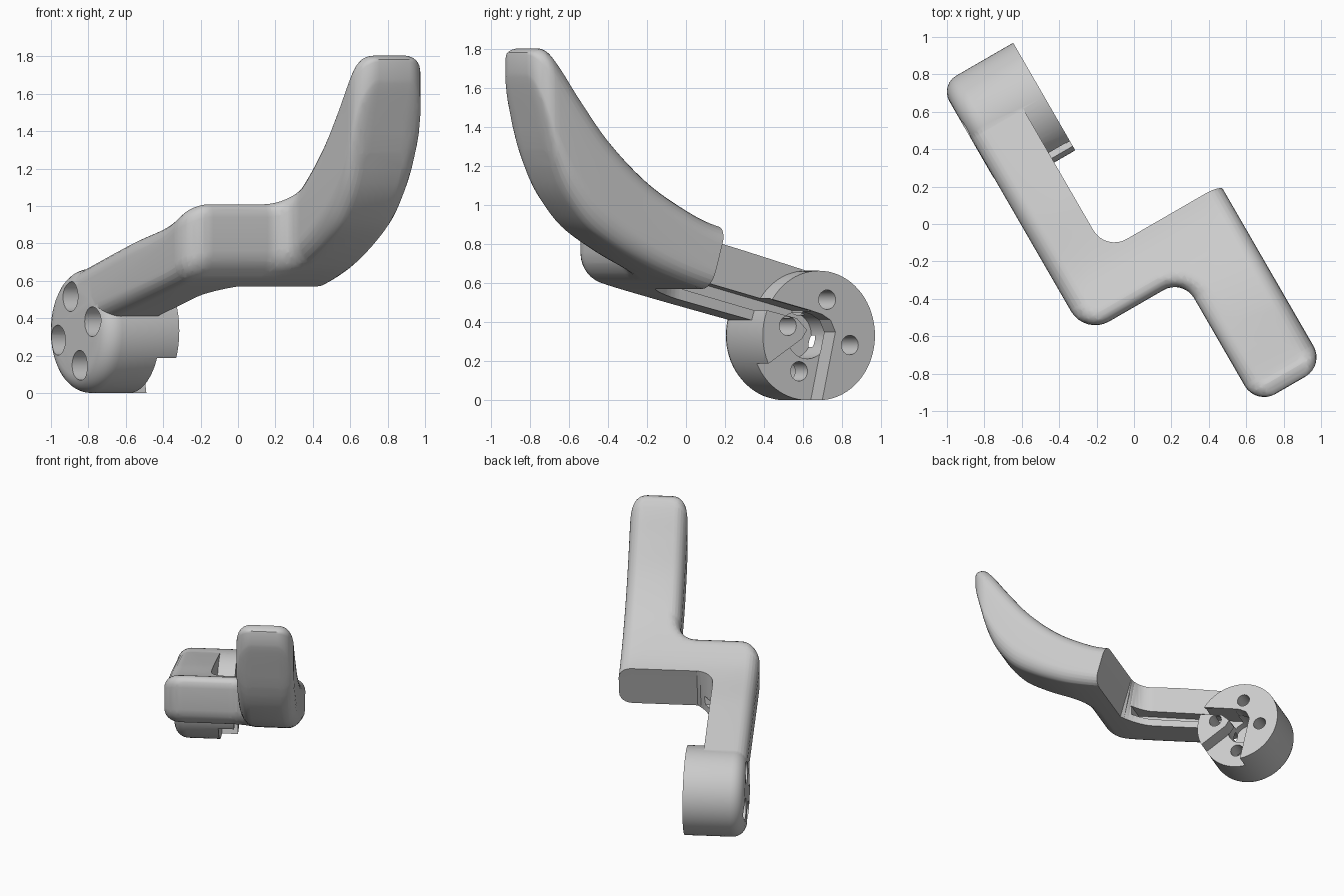
import bpy, bmesh, math
from mathutils import Vector, Matrix

cube = bpy.data.objects.get("Cube")
if cube:
    bpy.data.objects.remove(cube, do_unlink=True)

grey = bpy.data.materials.new("light grey plastic")
grey.use_nodes = True
grey.diffuse_color = (0.6, 0.6, 0.6, 1)
grey.node_tree.nodes["Principled BSDF"].inputs["Base Color"].default_value = (0.6, 0.6, 0.6, 1)

# Lever frame: u along the arm, v across it, z up; turned into place at the end
HUB_U, HUB_Z, HUB_R = -0.83, 0.332, 0.332
OUTER, INNER, HUB_FACE = -0.525, -0.205, -0.075
BACK, SLAB = 0.05, 0.34


def make_object(name, bm):
    bmesh.ops.recalc_face_normals(bm, faces=bm.faces)
    mesh = bpy.data.meshes.new(name)
    bm.to_mesh(mesh)
    bm.free()
    mesh.materials.append(grey)
    obj = bpy.data.objects.new(name, mesh)
    bpy.context.collection.objects.link(obj)
    return obj


def extrude_outline(points, offset):
    bm = bmesh.new()
    face = bm.faces.new([bm.verts.new(p) for p in points])
    top = bmesh.ops.extrude_face_region(bm, geom=[face])["geom"]
    bmesh.ops.translate(bm, vec=offset, verts=[g for g in top if isinstance(g, bmesh.types.BMVert)])
    return bm


def prism(outline, v0, v1):
    return extrude_outline([(u, v0, z) for u, z in outline], (0, v1 - v0, 0))


def circle(u, z, r, n=48):
    return [(u + r * math.cos(math.tau * i / n), z + r * math.sin(math.tau * i / n)) for i in range(n)]


def rounded(corners, steps=8):
    """Replace each (a, b, radius) right-angle corner by an arc."""
    out = []
    for i, (a, b, r) in enumerate(corners):
        p = Vector((a, b))
        if r == 0:
            out.append(p)
            continue
        d0 = (Vector(corners[i - 1][:2]) - p).normalized()
        d1 = (Vector(corners[(i + 1) % len(corners)][:2]) - p).normalized()
        for k in range(steps + 1):
            t = k / steps * math.pi / 2
            out.append(p + r * (d0 * (1 - math.sin(t)) + d1 * (1 - math.cos(t))))
    return out


def smooth_curve(pts, u):
    """Cubic through the profile points."""
    n = len(pts)
    slope = lambda i: ((pts[min(i + 1, n - 1)][1] - pts[max(i - 1, 0)][1])
                       / (pts[min(i + 1, n - 1)][0] - pts[max(i - 1, 0)][0]))
    i = max([k for k in range(n - 1) if pts[k][0] <= u], default=0)
    (u0, z0), (u1, z1) = pts[i], pts[i + 1]
    h = u1 - u0
    t = min(max((u - u0) / h, 0), 1)
    return (z0 * (1 + 2 * t) * (1 - t) ** 2 + slope(i) * h * t * (1 - t) ** 2
            + z1 * t * t * (3 - 2 * t) + slope(i + 1) * h * t * t * (t - 1))


TOP = [(-0.9, 0.645), (-0.3, 0.81), (0.08, 0.9), (0.26, 0.98), (0.49, 1.125), (0.72, 1.34),
       (0.9, 1.57), (1.0, 1.71), (1.06, 1.78), (1.1, 1.81), (1.165, 1.83)]
BOTTOM = [(-0.9, 0.315), (0.15, 0.573), (0.38, 0.645), (0.53, 0.71), (0.68, 0.79), (0.83, 0.89),
          (0.93, 1.0), (1.0, 1.11), (1.06, 1.26), (1.11, 1.43), (1.165, 1.62)]

# Arm, crossbar and paddle: one flat plan, edges rounded, then bent to the side profile
plan = rounded([(-0.9, OUTER, 0), (0.385, OUTER, 0.15), (0.385, 0.08, 0.12), (1.165, 0.08, 0.12),
                (1.165, 0.505, 0.12), (BACK, 0.505, 0), (BACK, INNER, 0.13), (-0.9, INNER, 0)])
bm = extrude_outline([(p.x, p.y, 0) for p in plan], (0, 0, SLAB))
bmesh.ops.recalc_face_normals(bm, faces=bm.faces)


def is_soft(e):
    a, b = e.verts
    m = (a.co + b.co) / 2
    sharp_back = m.x < BACK + 0.001 and m.y > INNER - 0.001
    return abs(a.co.z - b.co.z) < 0.001 and m.x > -0.89 and not sharp_back


bmesh.ops.bevel(bm, geom=[e for e in bm.edges if is_soft(e)], offset=0.095, segments=6,
                profile=0.5, affect='EDGES', clamp_overlap=False)
for v in bm.verts:  # slanted back of the crossbar
    if v.co.x < BACK + 0.001 and v.co.y > INNER + 0.001:
        v.co.x += 0.09 * (1 - v.co.z / SLAB) * min(1, (v.co.y - INNER) / 0.13)
bmesh.ops.triangulate(bm, faces=bm.faces)
for i in range(68):
    bmesh.ops.bisect_plane(bm, geom=bm.verts[:] + bm.edges[:] + bm.faces[:], dist=1e-5,
                           plane_co=(-0.885 + i * 0.03, 0, 0), plane_no=(1, 0, 0))
bmesh.ops.triangulate(bm, faces=bm.faces)
for v in bm.verts:
    low, high = smooth_curve(BOTTOM, v.co.x), smooth_curve(TOP, v.co.x)
    v.co.z = low + (high - low) * v.co.z / SLAB
lever = make_object("lever_arm_and_paddle", bm)

# Hub: drum with a rounded outer rim
bm = prism(circle(HUB_U, HUB_Z, HUB_R, 72), OUTER - 0.002, HUB_FACE)
rim = [e for e in bm.edges if all(v.co.y < OUTER for v in e.verts)]
bmesh.ops.bevel(bm, geom=rim, offset=0.1, segments=6, profile=0.5, affect='EDGES')
hub = make_object("hub", bm)


def combine(tool, operation):
    mod = lever.modifiers.new("combine", 'BOOLEAN')
    mod.operation, mod.solver, mod.object = operation, 'EXACT', tool
    bpy.context.view_layer.objects.active = lever
    bpy.ops.object.modifier_apply(modifier=mod.name)
    bpy.data.objects.remove(tool, do_unlink=True)


def cut(name, outline, v0, v1):
    tool = make_object(name, prism(outline, v0, v1))
    tool.hide_render = True
    combine(tool, 'DIFFERENCE')


combine(hub, 'UNION')

# Stepped recess around the raised wedge of the hub face
cut("recess_cutter", [(-0.4, 0.556), (-0.78, 0.461), (-0.85, 0.44), (-0.9, 0.41), (-0.928, 0.35),
                      (-0.85, 0), (-0.825, -0.1), (-0.4, -0.1), (-0.4, 0.1), (-0.505, 0.17),
                      (-0.73, 0.315), (-0.76, 0.36), (-0.7, 0.42), (-0.4, 0.49)], -0.193, 0)
# Cable groove along the inside of the arm
cut("groove_cutter", [(0.07, 0.682), (-0.8, 0.46), (-0.8, 0.39), (0.07, 0.612)], -0.3, -0.1)
# Centre pocket
cut("pocket_cutter", circle(HUB_U, HUB_Z, 0.12, 32), -0.36, -0.19)
# Four screw holes with wider seats on the outside
for k in range(4):
    a = math.radians(15 + 90 * k)
    u, z = HUB_U + 0.19 * math.cos(a), HUB_Z + 0.19 * math.sin(a)
    cut("screw_hole_cutter", circle(u, z, 0.05, 24), -0.6, 0.05)
    cut("screw_seat_cutter", circle(u, z, 0.08, 32), -0.6, -0.32)

# Turn into place and shade
lever.data.transform(Matrix.Rotation(math.radians(-60), 4, 'Z'))
bpy.ops.object.select_all(action='DESELECT')
lever.select_set(True)
bpy.context.view_layer.objects.active = lever
bpy.ops.object.shade_smooth_by_angle(angle=math.radians(32))
